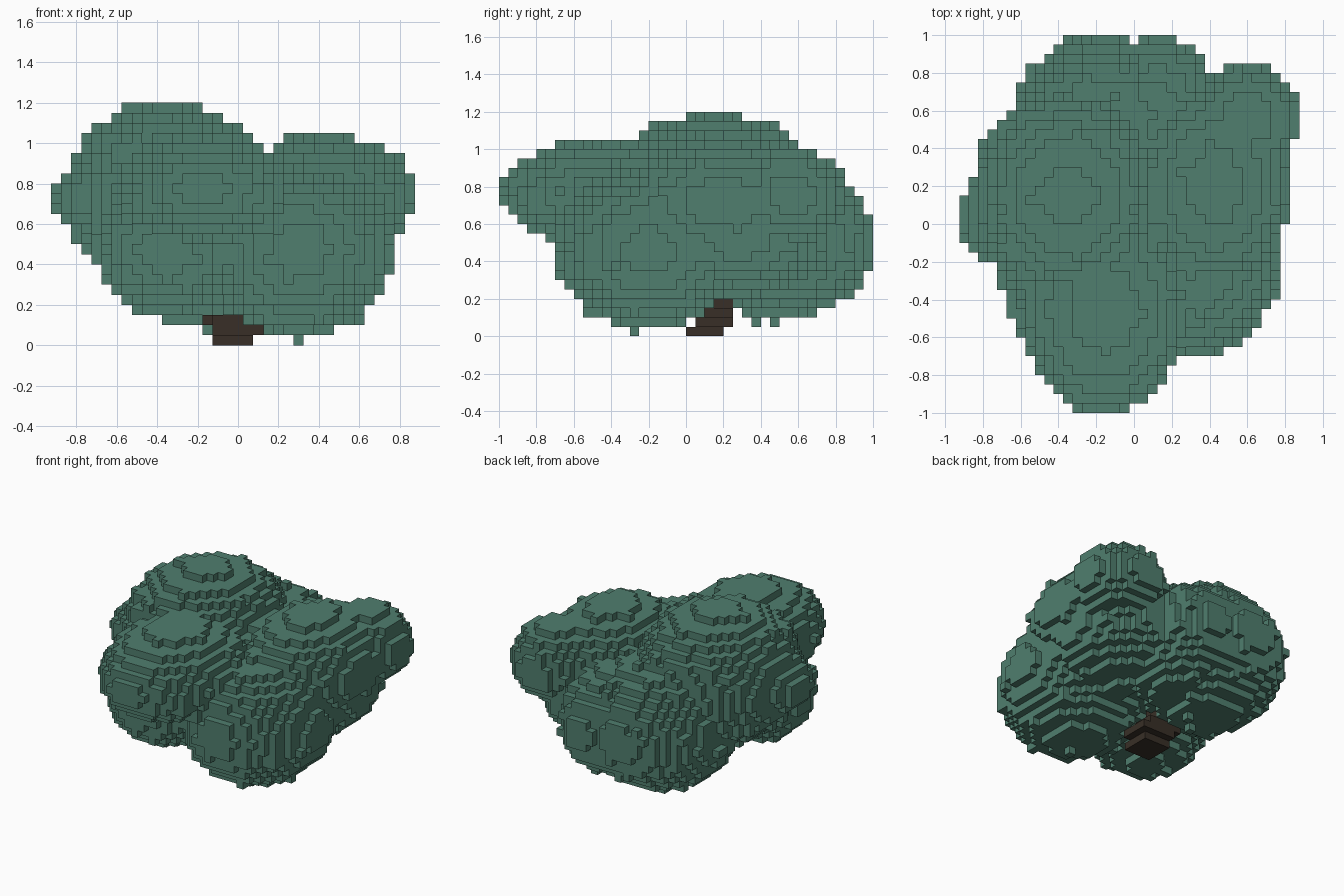
import bpy, bmesh, random
from mathutils import Vector

if "Cube" in bpy.data.objects:
    bpy.data.objects.remove(bpy.data.objects["Cube"])

random.seed(4)
S = 0.05                      # voxel size
NX, NY, NZ = 37, 40, 24       # grid cells
OX, OY = -NX * S / 2, -NY * S / 2

# leaf clumps: centre, radii
CLUMPS = [
    ((-.35, .15, .76), (.51, .55, .435)),  # tall left
    ((-.62, .03, .73), (.31, .28, .19)),   # left tip
    ((-.16, -.45, .77), (.43, .55, .28)),  # front
    ((.31, -.20, .46), (.46, .50, .42)),   # low right
    ((-.17, .50, .51), (.48, .50, .43)),   # low back
    ((.13, .56, .50), (.30, .44, .36)),    # low back right
    ((.43, .20, .72), (.40, .52, .33)),    # right
    ((.35, .29, .53), (.43, .48, .31)),    # under right
    ((.60, .57, .76), (.28, .28, .25)),    # back right tip
    ((-.34, -.28, .47), (.37, .37, .31)),  # low front left
]


def material(name, rgb):
    m = bpy.data.materials.new(name)
    m.diffuse_color = (*rgb, 1)
    m.use_nodes = True
    m.node_tree.nodes["Principled BSDF"].inputs["Base Color"].default_value = m.diffuse_color
    return m


def centre(c):
    return Vector((OX + (c[0] + .5) * S, OY + (c[1] + .5) * S, (c[2] + .5) * S))


def leaf(c):
    p = centre(c)
    f = min(sum(((p[i] - o[i]) / r[i]) ** 2 for i in range(3)) for o, r in CLUMPS)
    return f < 1 or (f < 1.1 and random.random() < .1)   # stray leaf cubes


def trunk(c):
    # leaning stub: foot, flare, narrow neck (top, centre x, centre y, radii)
    x, y, z = centre(c)
    for top, cx, cy, rx, ry in ((.05, -.025, .1, .108, .108), (.1, 0, .15, .14, .11),
                                (.15, -.05, .16, .14, .11), (.25, 0, .2, .05, .05)):
        if z < top:
            return ((x - cx) / rx) ** 2 + ((y - cy) / ry) ** 2 < 1
    return False


def voxel_mesh(name, cells, blocked, mat):
    """Make the outer skin of a set of cubes."""
    bm, verts = bmesh.new(), {}

    def vert(k):
        if k not in verts:
            verts[k] = bm.verts.new((OX + k[0] * S, OY + k[1] * S, k[2] * S))
        return verts[k]

    for c in sorted(cells):
        for a in range(3):
            u, v = (a + 1) % 3, (a + 2) % 3
            for d in (0, 1):
                n = list(c)
                n[a] += 2 * d - 1
                if tuple(n) in blocked:
                    continue
                ring = []
                for du, dv in ((0, 0), (1, 0), (1, 1), (0, 1)):
                    k = list(c)
                    k[a] += d
                    k[u] += du
                    k[v] += dv
                    ring.append(vert(tuple(k)))
                if d == 0:
                    ring.reverse()
                bm.faces.new(ring)
    me = bpy.data.meshes.new(name)
    bm.to_mesh(me)
    bm.free()
    me.materials.append(mat)
    bpy.context.collection.objects.link(bpy.data.objects.new(name, me))


grid = [(x, y, z) for x in range(NX) for y in range(NY) for z in range(NZ)]
wood = {c for c in grid if trunk(c)}
leaves = {c for c in grid if leaf(c)} - wood
solid = leaves | wood

# bush foliage and leaning trunk stub
voxel_mesh("foliage", leaves, solid, material("leaf green", (.08, .21, .157)))
voxel_mesh("trunk", wood, solid, material("dark bark", (.04, .028, .02)))
